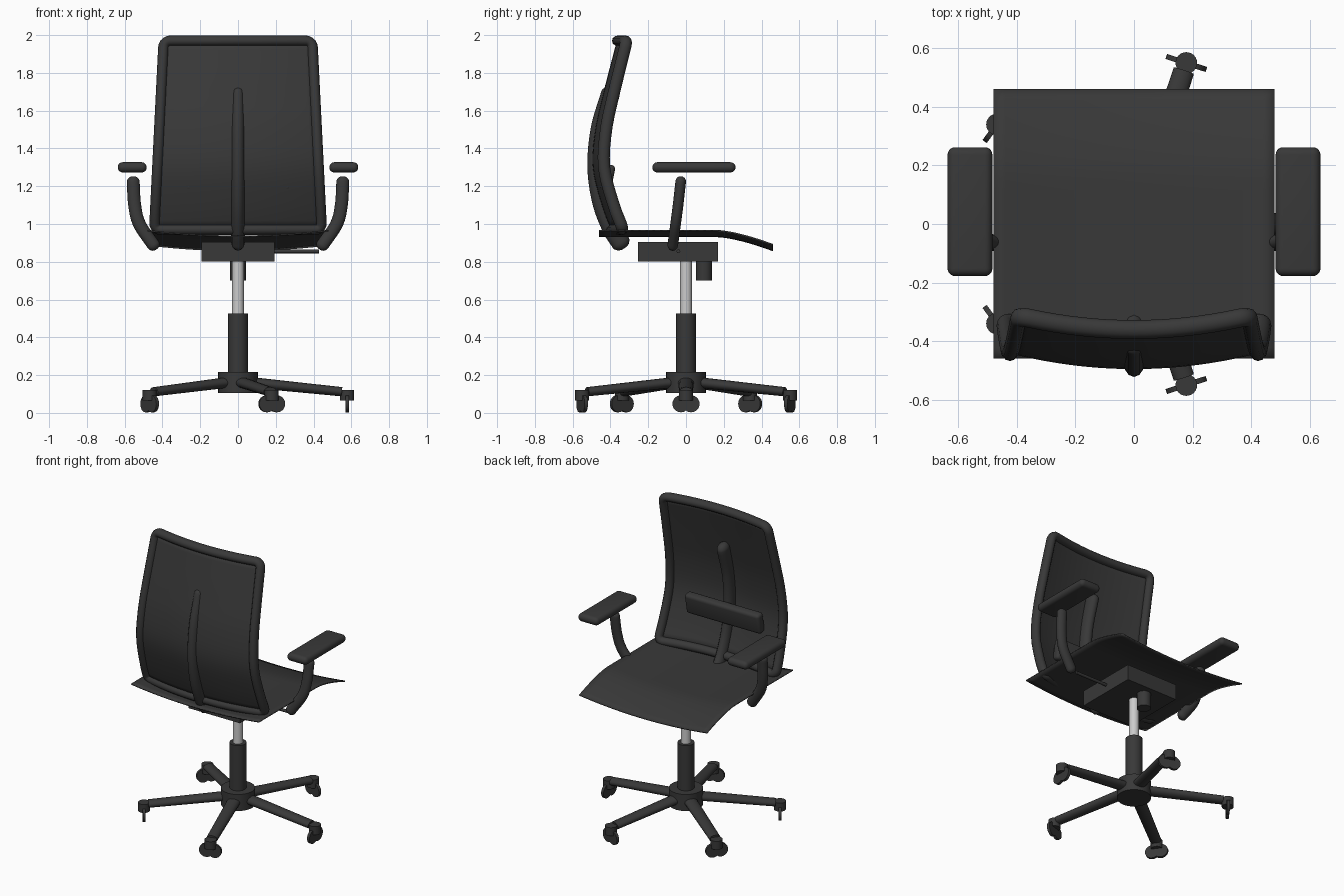
import bpy, bmesh, math
from mathutils import Vector, Matrix

if "Cube" in bpy.data.objects:
    bpy.data.objects.remove(bpy.data.objects["Cube"])

def material(name, v):
    m = bpy.data.materials.new(name)
    m.diffuse_color = (v, v, v, 1)
    m.use_nodes = True
    m.node_tree.nodes["Principled BSDF"].inputs["Base Color"].default_value = m.diffuse_color
    return m

DARK = material("dark grey plastic", 0.04)
CHROME = material("chrome", 0.6)

def finish(name, bm, mat=DARK, angle=35):
    bmesh.ops.recalc_face_normals(bm, faces=bm.faces)
    me = bpy.data.meshes.new(name)
    bm.to_mesh(me)
    bm.free()
    ob = bpy.data.objects.new(name, me)
    bpy.context.collection.objects.link(ob)
    me.materials.append(mat)
    bpy.ops.object.select_all(action='DESELECT')
    ob.select_set(True)
    bpy.context.view_layer.objects.active = ob
    bpy.ops.object.shade_smooth_by_angle(angle=math.radians(angle))
    return ob

def rod(name, a, b, r1, r2=None, mat=DARK, segs=24, flat=1.0):
    """Cylinder or cone from a to b; flat squashes its local x (vertical for level rods)."""
    a, b = Vector(a), Vector(b)
    d = b - a
    bm = bmesh.new()
    rot = d.to_track_quat('Z', 'Y').to_matrix().to_4x4()
    M = Matrix.Translation((a + b) / 2) @ rot @ Matrix.Diagonal((1, flat, 1, 1))
    bmesh.ops.create_cone(bm, cap_ends=True, segments=segs, radius1=r1,
                          radius2=r1 if r2 is None else r2, depth=d.length, matrix=M)
    return finish(name, bm, mat)

def box(name, c, size, bevel=0, tilt=0, segs=4):
    bm = bmesh.new()
    M = Matrix.Translation(c) @ Matrix.Rotation(tilt, 4, 'X') @ Matrix.Diagonal((*size, 1))
    bmesh.ops.create_cube(bm, size=1, matrix=M)
    if bevel:
        bmesh.ops.bevel(bm, geom=bm.edges[:], offset=bevel, segments=segs,
                        profile=0.5, affect='EDGES')
    return finish(name, bm)

def spline(pts, n=8):
    """Catmull-Rom points through the given path."""
    p = [Vector(q) for q in pts]
    p = [2 * p[0] - p[1]] + p + [2 * p[-1] - p[-2]]
    out = []
    for i in range(1, len(p) - 2):
        for k in range(n):
            t = k / n
            a, b, c, d = p[i - 1:i + 3]
            out.append(0.5 * (2 * b + (c - a) * t + (2 * a - 5 * b + 4 * c - d) * t * t
                              + (3 * b - a - 3 * c + d) * t ** 3))
    return out + [p[-2]]

def tube(name, path, rx, ry, closed=False, side=Vector((1, 0, 0)), segs=16, round_ends=True):
    """Elliptical sweep; rx along 'side', ry across it."""
    bm, rings, n = bmesh.new(), [], len(path)
    items = [(i, 0, 1) for i in range(n)]
    if not closed and round_ends:
        caps = [(0.95, 0.3), (0.7, 0.72), (0.35, 0.94)]
        items = ([(0, -o, s) for s, o in caps[::-1]] + items
                 + [(n - 1, o, s) for s, o in caps])
    for i, off, s in items:
        nxt = path[(i + 1) % n] if closed else path[min(i + 1, n - 1)]
        prv = path[i - 1] if closed else path[max(i - 1, 0)]
        t = (nxt - prv).normalized()
        u = (side - t * side.dot(t)).normalized()
        v = t.cross(u)
        c = path[i] + t * off * min(rx, ry)
        rings.append([bm.verts.new(c + u * rx * s * math.cos(a) + v * ry * s * math.sin(a))
                      for a in (2 * math.pi * k / segs for k in range(segs))])
    pairs = list(zip(rings, rings[1:])) + ([(rings[-1], rings[0])] if closed else [])
    for A, B in pairs:
        for k in range(segs):
            bm.faces.new((A[k], A[(k + 1) % segs], B[(k + 1) % segs], B[k]))
    if not closed:
        bm.faces.new(rings[0])
        bm.faces.new(rings[-1])
    return finish(name, bm, angle=50)

# backrest shape: side profile bent forward towards both edges
profile = spline([(0, -.385, .955), (0, -.44, 1.1), (0, -.488, 1.3),
                  (0, -.475, 1.5), (0, -.43, 1.7), (0, -.36, 1.97)], 10)

def back_point(x, z):
    for a, b in zip(profile, profile[1:]):
        if z <= b.z:
            break
    y = a.y + (b.y - a.y) * (z - a.z) / (b.z - a.z)
    return Vector((x, y + 0.3 * x * x, z))

def half_width(z):
    return 0.443 - 0.05 * (z - 0.97)

Z0, Z1 = 0.97, 1.97

# back panel
bm = bmesh.new()
N = 20
grid = []
for j in range(N + 1):
    z = Z0 + (Z1 - Z0) * j / N
    grid.append([bm.verts.new(back_point((2 * i / N - 1) * half_width(z), z)) for i in range(N + 1)])
for j in range(N):
    for i in range(N):
        bm.faces.new((grid[j][i], grid[j][i + 1], grid[j + 1][i + 1], grid[j + 1][i]))
panel = finish("back_panel", bm)
mod = panel.modifiers.new("thickness", 'SOLIDIFY')
mod.thickness, mod.offset = 0.012, 0

# back frame: rounded loop on the same surface
loop, R = [], 0.035
for sx, sz, a0 in ((1, 1, 0), (-1, 1, 90), (-1, -1, 180), (1, -1, 270)):
    zc = Z1 - R if sz > 0 else Z0 + R
    corner = []
    for k in range(6):
        a = math.radians(a0 + 18 * k)
        z = zc + R * math.sin(a)
        corner.append((sx * (half_width(z) - R) + R * math.cos(a), z))
    if loop:
        (xa, za), (xb, zb) = loop[-1], corner[0]
        loop += [(xa + (xb - xa) * k / 16, za + (zb - za) * k / 16) for k in range(1, 16)]
    loop += corner
(xa, za), (xb, zb) = loop[-1], loop[0]
loop += [(xa + (xb - xa) * k / 16, za + (zb - za) * k / 16) for k in range(1, 16)]
tube("back_frame", [back_point(x, z) for x, z in loop], 0.032, 0.028, closed=True,
     side=Vector((0, 1, 0)), segs=12)

# spine and lumbar support
tube("back_spine", spline([(0, -.345, .9), (0, -.395, .98), (0, -.447, 1.12), (0, -.472, 1.3),
                           (0, -.455, 1.5), (0, -.40, 1.69)]), 0.036, 0.05, segs=12)
box("lumbar_support", (0, -.415, 1.245), (.56, .06, .14), 0.02, -0.2)

# seat: thin sheet, sagging in the middle, rolled down at the front
bm = bmesh.new()
N = 24
grid = []
for j in range(N + 1):
    y = -0.46 + 0.92 * j / N
    f = max(0, (y - 0.16) / 0.3)
    row = []
    for i in range(N + 1):
        x = -0.48 + 0.96 * i / N
        row.append(bm.verts.new((x, y, 0.965 - 0.075 * f ** 1.5 - 0.03 * (1 - (x / 0.48) ** 2))))
    grid.append(row)
for j in range(N):
    for i in range(N):
        bm.faces.new((grid[j][i], grid[j][i + 1], grid[j + 1][i + 1], grid[j + 1][i]))
seat = finish("seat", bm)
mod = seat.modifiers.new("thickness", 'SOLIDIFY')
mod.thickness, mod.offset = 0.008, 0

# mechanism, knob, lever
box("tilt_mechanism", (0, -.042, .853), (.385, .425, .105))
rod("tension_knob", (0, .095, .7), (0, .095, .82), .043)
rod("height_lever", (.17, -.04, .855), (.43, -.04, .855), .01, segs=12)

# column
rod("gas_piston", (0, 0, .5), (0, 0, .81), .031, mat=CHROME)
rod("column_sleeve", (0, 0, .18), (0, 0, .525), .052)
rod("base_hub", (0, 0, .105), (0, 0, .217), .105, segs=32)

# armrests
for s, side in ((1, "right"), (-1, "left")):
    box(f"{side}_arm_pad", (s * .56, .042, 1.3), (.153, .44, .054), .026, segs=5)
    tube(f"{side}_arm_post", spline([(s * .555, -.028, 1.225), (s * .547, -.042, 1.1),
                                     (s * .522, -.055, 1.0), (s * .447, -.07, .888)]),
         .034, .028)

# five-legged base with twin-disc casters
for k in range(5):
    a = math.radians(72 * k)
    d, t = Vector((math.cos(a), math.sin(a), 0)), Vector((-math.sin(a), math.cos(a), 0))
    up = Vector((0, 0, 1))
    rod(f"base_leg_{k + 1}", d * .06 + up * .162, d * .55 + up * .112, .042, .036, segs=16, flat=.68)
    rod(f"caster_cap_{k + 1}", d * .578 + up * .065, d * .578 + up * .122, .037)
    for s in (-1, 1):
        c = d * .578 + t * (.027 * s) + up * .048
        rod(f"caster_wheel_{k + 1}_{'a' if s < 0 else 'b'}", c - d * .009, c + d * .009, .045)
